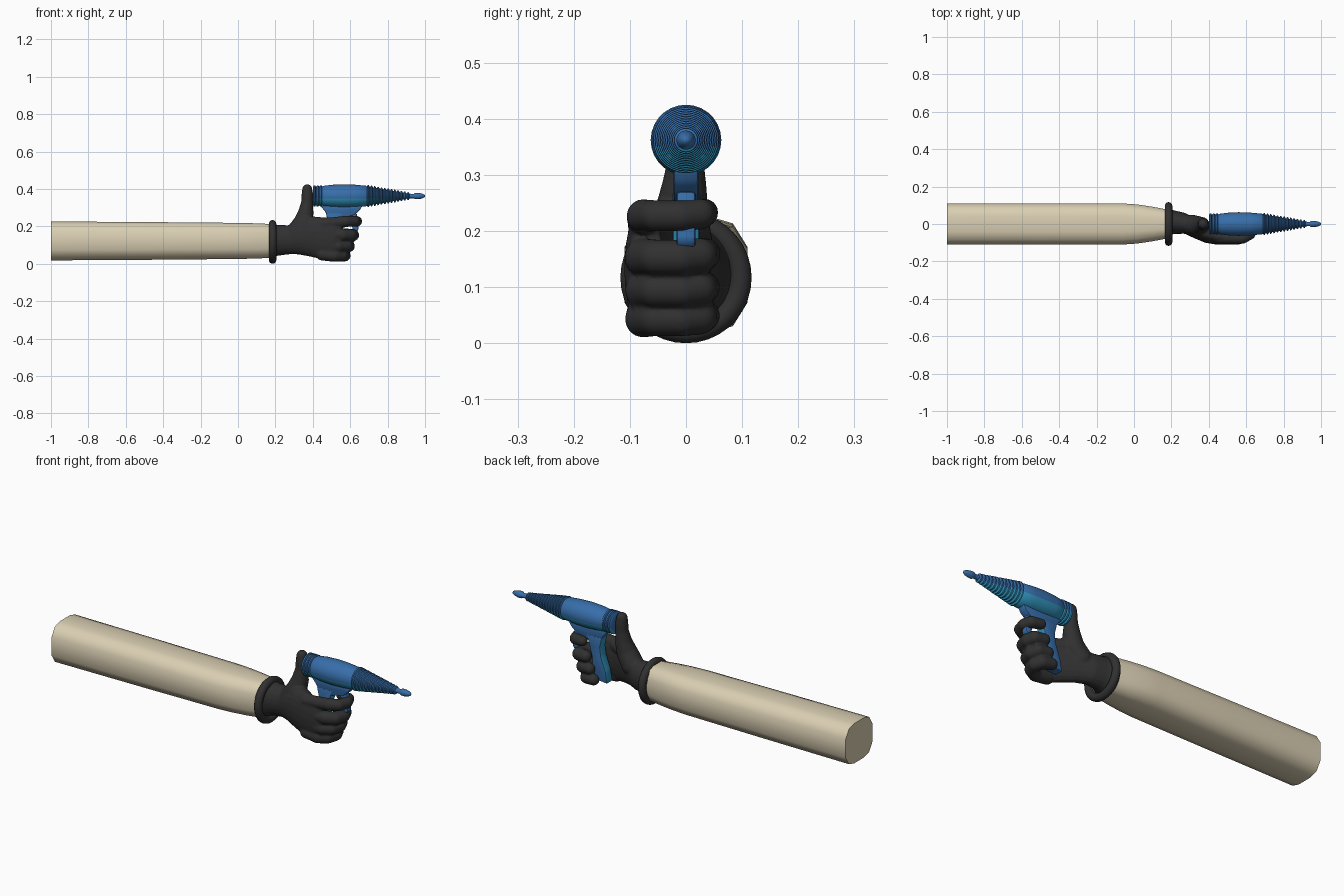
import bpy, bmesh, math
from mathutils import Vector, Matrix

if "Cube" in bpy.data.objects:
    bpy.data.objects.remove(bpy.data.objects["Cube"])


def material(name, rgb):
    m = bpy.data.materials.new(name)
    m.diffuse_color = (*rgb, 1)
    m.use_nodes = True
    m.node_tree.nodes["Principled BSDF"].inputs["Base Color"].default_value = m.diffuse_color
    return m


CREAM = material("cream cloth", (0.70, 0.62, 0.45))
BLACK = material("black rubber", (0.03, 0.03, 0.03))
BLUE = material("blue metal", (0.038, 0.155, 0.40))
TEAL = material("teal metal", (0.03, 0.29, 0.50))


def finish(bm, name, mats, angle=40, rule=None):
    bmesh.ops.recalc_face_normals(bm, faces=bm.faces)
    bm.normal_update()
    if rule:
        for f in bm.faces:
            f.material_index = rule(f)
    me = bpy.data.meshes.new(name)
    bm.to_mesh(me)
    bm.free()
    ob = bpy.data.objects.new(name, me)
    bpy.context.collection.objects.link(ob)
    for m in mats:
        me.materials.append(m)
    bpy.ops.object.select_all(action='DESELECT')
    ob.select_set(True)
    bpy.context.view_layer.objects.active = ob
    bpy.ops.object.shade_smooth_by_angle(angle=math.radians(angle))
    return ob


def loft(bm, rings):
    """Skin a list of point rings and cap both ends."""
    vs = [[bm.verts.new(p) for p in r] for r in rings]
    n = len(vs[0])
    for a, b in zip(vs, vs[1:]):
        for i in range(n):
            j = (i + 1) % n
            bm.faces.new((a[i], a[j], b[j], b[i]))
    bm.faces.new(vs[0])
    bm.faces.new(vs[-1])


def oval(x, yc, zc, ry, rz, n=20):
    return [(x, yc + ry * math.cos(t), zc + rz * math.sin(t))
            for t in (2 * math.pi * i / n for i in range(n))]


def tube(bm, pts, n=16):
    """Round limb through (x, y, z, radius) points with ball joints."""
    for a, b in zip(pts, pts[1:]):
        pa, pb = Vector(a[:3]), Vector(b[:3])
        q = (pb - pa).to_track_quat('Z', 'Y')
        loft(bm, [[p + q @ Vector((r * math.cos(2 * math.pi * i / n),
                                   r * math.sin(2 * math.pi * i / n), 0))
                   for i in range(n)] for p, r in ((pa, a[3]), (pb, b[3]))])
    for p in pts:
        bmesh.ops.create_uvsphere(bm, u_segments=16, v_segments=10, radius=p[3],
                                  matrix=Matrix.Translation(p[:3]))


# Sleeve: chamfered box section, tapering to the wrist
quarter = [(1, 0.47), (0.76, 0.88), (0.38, 1)]
section = (quarter + [(-y, z) for y, z in reversed(quarter)]
           + [(-y, -z) for y, z in quarter]
           + [(y, -z) for y, z in reversed(quarter)])
bm = bmesh.new()
loft(bm, [[(x, y * ry, 0.122 + z * rz) for y, z in section]
          for x, ry, rz in ((-1, .11, .104), (-.5, .11, .101), (-.06, .11, .097),
                            (.02, .104, .096), (.1, .092, .094), (.18, .077, .09))])
finish(bm, "sleeve", [CREAM], 50)

# Glove cuff: rolled ring
bm = bmesh.new()
R, r, N, M = 0.097, 0.02, 36, 12
grid = [[bm.verts.new((0.185 + r * math.sin(2 * math.pi * j / M),
                       (R + r * math.cos(2 * math.pi * j / M)) * math.cos(2 * math.pi * i / N),
                       0.117 + (R + r * math.cos(2 * math.pi * j / M)) * math.sin(2 * math.pi * i / N)))
         for j in range(M)] for i in range(N)]
for i in range(N):
    for j in range(M):
        k, l = (i + 1) % N, (j + 1) % M
        bm.faces.new((grid[i][j], grid[k][j], grid[k][l], grid[i][l]))
finish(bm, "glove_cuff", [BLACK])

# Glove: palm, thumb and curled fingers fused into one skin
bm = bmesh.new()
loft(bm, [oval(*s) for s in (
    (.175, .005, .125, .085, .095), (.21, .01, .125, .064, .083),
    (.27, .004, .128, .056, .078), (.32, -.02, .142, .055, .092),
    (.38, -.048, .147, .052, .108), (.44, -.068, .138, .042, .112),
    (.51, -.073, .132, .037, .114), (.55, -.07, .13, .03, .108))])
tube(bm, [(.31, -.005, .165, .055), (.345, -.01, .215, .052), (.362, -.004, .27, .042),
          (.37, 0, .33, .032), (.371, 0, .37, .031), (.37, 0, .398, .027)])
# web between thumb and forefinger
tube(bm, [(.37, -.03, .215, .042), (.44, -.062, .212, .036)])
for dx, z0, z1, rad in ((.03, .212, .227, .028), (.01, .155, .153, .032),
                        (-.012, .098, .094, .031), (-.035, .05, .043, .031)):
    tube(bm, [(.45, -.074, z0, rad + .002), (.55 + dx, -.076, z1, rad + .002),
              (.592 + dx, -.055, z1, rad), (.606 + dx, -.01, z1, rad),
              (.592 + dx, .024, z1 + .003, rad), (.545 + dx, .033, z1 + .006, rad - .003)])
glove = finish(bm, "glove", [BLACK], 180)
mod = glove.modifiers.new("fuse", 'REMESH')
mod.mode = 'VOXEL'
mod.voxel_size = 0.005
mod.use_smooth_shade = True
mod = glove.modifiers.new("soften", 'SMOOTH')
mod.factor = 0.5
mod.iterations = 4

# Gun barrel: turned profile with ribbed rear collar and ribbed cone
AX = 0.362
prof = [(.40, .045)]
for i in range(3):
    x = .402 + i * .017
    prof += [(x, .05), (x + .003, .057), (x + .011, .057), (x + .014, .05)]
prof += [(.455, .054), (.5, .06), (.56, .063), (.62, .061), (.685, .055)]
for i in range(13):
    x, rad = .69 + i * .0178, .059 - i * .0031
    prof += [(x, rad - .008), (x + .003, rad), (x + .009, rad - .001), (x + .013, rad - .009)]
prof += [(.925, .012), (.94, .012), (.948, .017), (.965, .017), (.985, .013), (.997, .007), (1, .002)]
bm = bmesh.new()
loft(bm, [oval(x, 0, AX, q, q, 28) for x, q in prof])
finish(bm, "gun_barrel", [BLUE, TEAL], 35,
       lambda f: int(f.calc_center_median().z < AX - .014))


# Flat gun parts: outline in x-z, given a width in y and softened edges
def plate(name, outline, w, rule=None):
    bm = bmesh.new()
    loft(bm, [[(x, s * w, z) for x, z in outline] for s in (-1, 1)])
    bmesh.ops.recalc_face_normals(bm, faces=bm.faces)
    bmesh.ops.bevel(bm, geom=bm.edges[:], offset=.006, segments=2, profile=.5,
                    affect='EDGES')
    return finish(bm, name, [BLUE, TEAL], 40, rule)


plate("gun_bracket", [(.44, .31), (.665, .31), (.65, .285), (.62, .26), (.56, .245),
                      (.48, .25), (.465, .28)], .022)
plate("gun_grip", [(.47, .27), (.56, .27), (.545, .22), (.525, .15), (.535, .05),
                   (.44, .04), (.45, .1), (.475, .17), (.482, .22)], .024,
      lambda f: int(abs(f.normal.x) > .6))
plate("trigger_guard", [(.60, .27), (.635, .27), (.64, .23), (.645, .185), (.635, .17),
                        (.615, .175), (.61, .2), (.605, .23)], .017)
